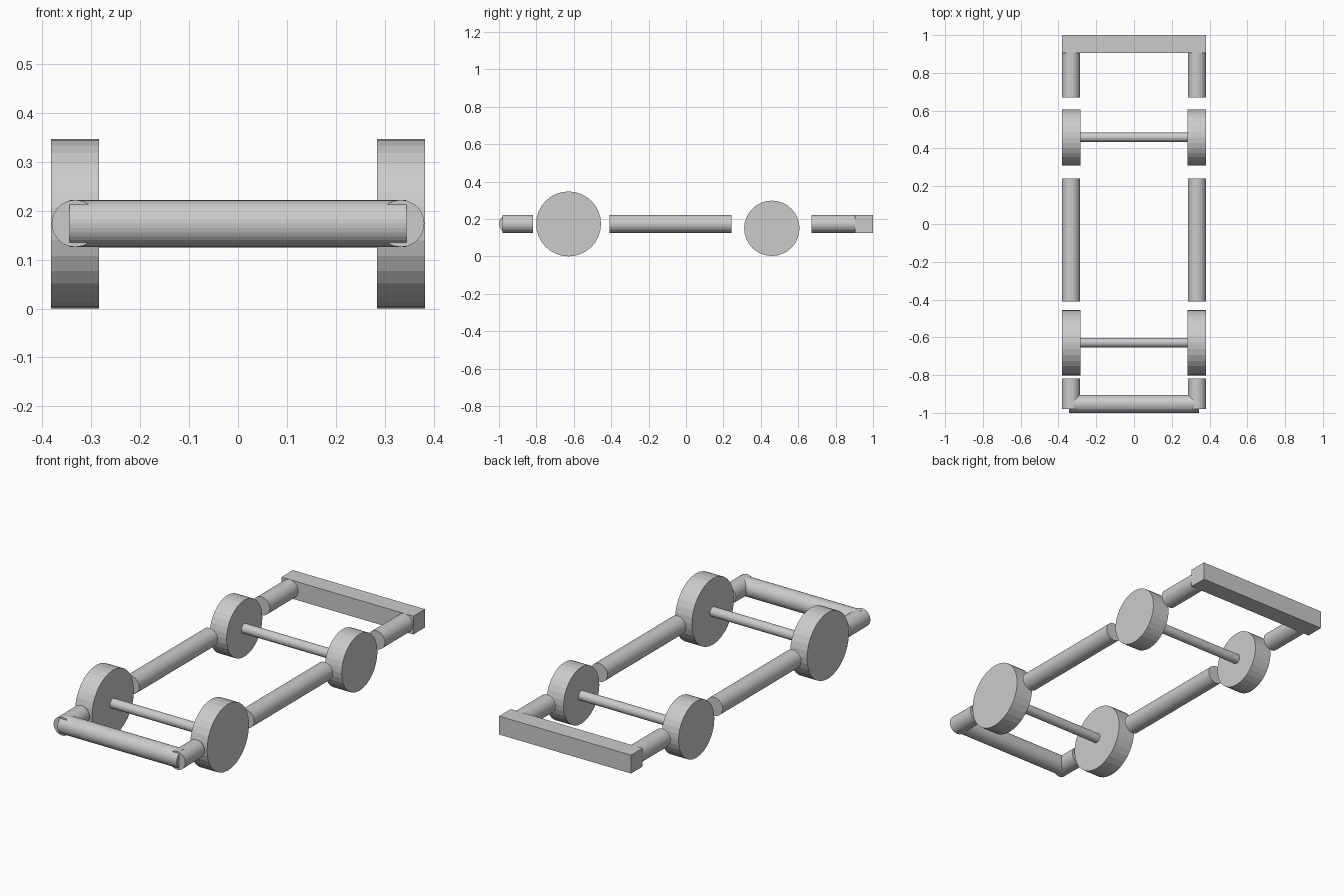
import bpy
from math import pi

if "Cube" in bpy.data.objects:
    bpy.data.objects.remove(bpy.data.objects["Cube"])

SIDE_X = 0.333   # centre line of the side rails and wheels
RAIL_R = 0.048
RAIL_Z = 0.174


def cyl(name, axis, start, end, a, z, r):
    """32-sided flat-shaded cylinder along X (a = y) or Y (a = x)."""
    mid = (start + end) / 2
    loc, rot = ((mid, a, z), (0, pi / 2, 0)) if axis == 'X' else ((a, mid, z), (pi / 2, 0, 0))
    bpy.ops.mesh.primitive_cylinder_add(vertices=32, radius=r, depth=end - start,
                                        location=loc, rotation=rot)
    bpy.context.object.name = name


# side rails, in three separate lengths, and wheels on both sides
wheels = {"front": (-0.628, 0.1735, 0.1735), "rear": (0.459, 0.150, 0.148)}
rails = {"front": (-0.98, -0.819), "middle": (-0.41, 0.242), "rear": (0.67, 0.91)}
for side, s in (("left", -1), ("right", 1)):
    for pos, (y0, y1) in rails.items():
        cyl(f"{pos}_rail_{side}", 'Y', y0, y1, s * SIDE_X, RAIL_Z, RAIL_R)
    for pos, (y, z, r) in wheels.items():
        cyl(f"{pos}_wheel_{side}", 'X', s * SIDE_X - 0.049, s * SIDE_X + 0.049, y, z, r)

# axles between the wheels
for pos, (y, z, r) in wheels.items():
    cyl(f"{pos}_axle", 'X', -0.30, 0.30, y, z, 0.025)

# round front bumper
cyl("front_bumper", 'X', -0.345, 0.345, -0.952, RAIL_Z, RAIL_R)

# square rear bumper
bpy.ops.mesh.primitive_cube_add(size=1, location=(0, 0.952, RAIL_Z))
rear = bpy.context.object
rear.name = "rear_bumper"
rear.scale = (0.764, 0.096, 0.096)
